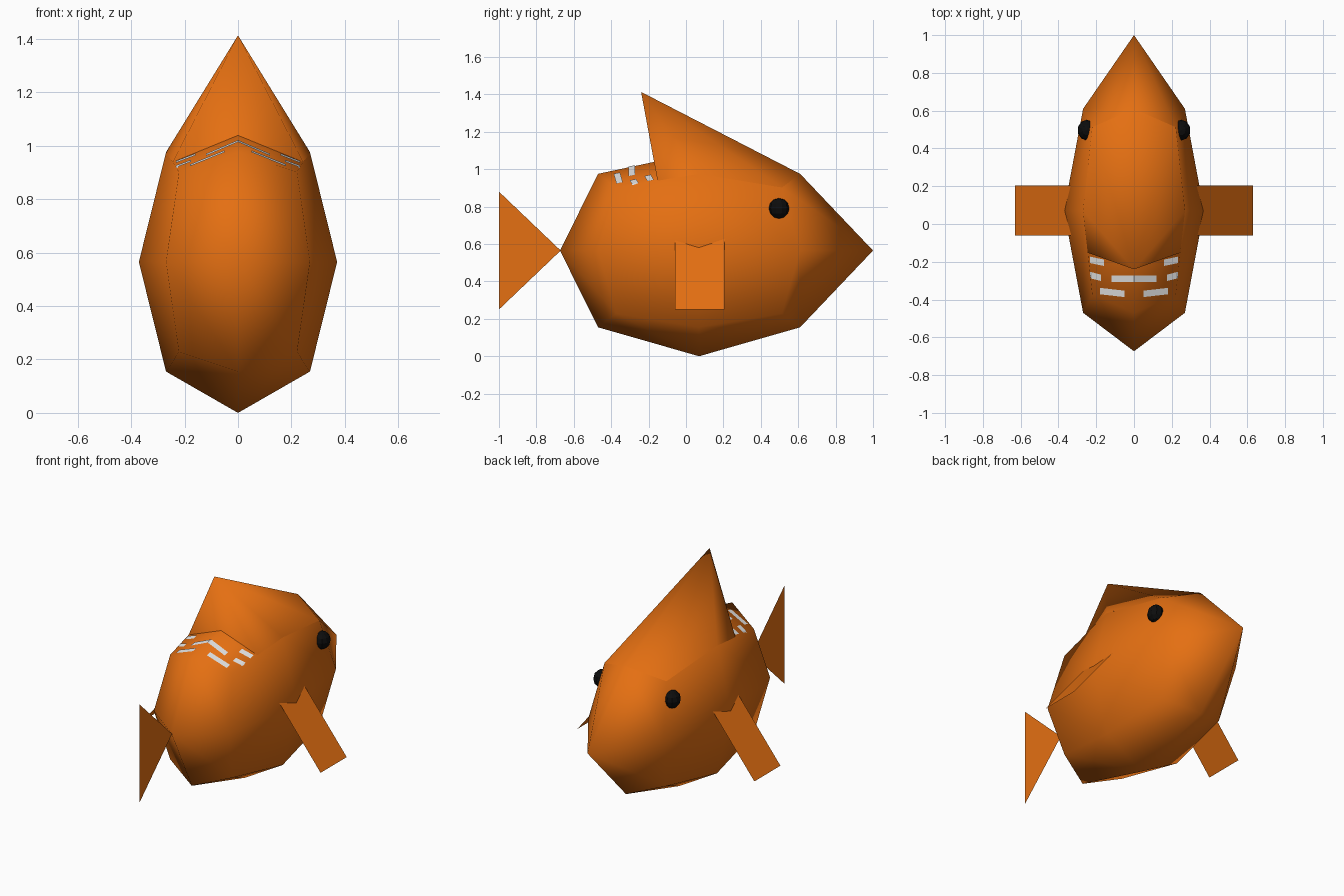
import bpy, bmesh
from mathutils import Vector
from mathutils.bvhtree import BVHTree

if "Cube" in bpy.data.objects:
    bpy.data.objects.remove(bpy.data.objects["Cube"])


def material(name, rgb):
    m = bpy.data.materials.new(name)
    m.diffuse_color = (*rgb, 1)
    m.use_nodes = True
    m.node_tree.nodes["Principled BSDF"].inputs["Base Color"].default_value = m.diffuse_color
    return m


ORANGE = material("orange", (0.78, 0.16, 0.006))
BLACK = material("black", (0.004, 0.004, 0.004))
WHITE = material("white", (0.8, 0.8, 0.8))


def mesh_part(name, verts, faces, mat, smooth=False):
    me = bpy.data.meshes.new(name)
    me.from_pydata(verts, [], faces)
    me.materials.append(mat)
    ob = bpy.data.objects.new(name, me)
    bpy.context.collection.objects.link(ob)
    bm = bmesh.new()
    bm.from_mesh(me)
    bmesh.ops.recalc_face_normals(bm, faces=bm.faces)
    for f in bm.faces:
        f.smooth = smooth
    bm.to_mesh(me)
    bm.free()
    return ob


# body: box rounded by one subdivision step, nose pulled forward
bpy.ops.mesh.primitive_cube_add(size=2, location=(0, 0, 0))
body = bpy.context.object
body.name = "body"
body.data.materials.append(ORANGE)
for v in body.data.vertices:
    v.co = (v.co.x * 0.442, v.co.y * 0.886 + 0.07, v.co.z * 0.673 + 0.565)
sub = body.modifiers.new("round", 'SUBSURF')
sub.levels = sub.render_levels = 1
bpy.ops.object.modifier_apply(modifier=sub.name)
verts = body.data.vertices
max(verts, key=lambda v: v.co.y).co.y = 1.0
max(verts, key=lambda v: v.co.z).co.z = 1.09
for p in body.data.polygons:
    p.use_smooth = True

# dorsal fin: swept peak rising from the body's upper edges, overhanging at the back
apex, front = (0, -0.24, 1.413), (0, 0.61, 0.975)
side = [(0.22, 0.513, 0.902), (0.27, 0.07, 0.975), (0.245, -0.152, 0.938)]
fin_verts = [apex, front] + side + [(-x, y, z) for x, y, z in side]
fin_faces = [(0, 1, 2), (0, 2, 3), (0, 3, 4),
             (0, 5, 1), (0, 6, 5), (0, 7, 6), (0, 4, 7)]
mesh_part("dorsal_fin", fin_verts, fin_faces, ORANGE, True)

# tail: flat upright triangle
mesh_part("tail_fin", [(0, -0.67, 0.565), (0, -1, 0.88), (0, -1, 0.25)],
          [(0, 1, 2)], ORANGE)

# side fins (flat sloping sheets) and eyes
for s, label in ((1, "right"), (-1, "left")):
    mesh_part("side_fin_" + label,
              [(s * 0.32, -0.06, 0.64), (s * 0.32, 0.205, 0.64),
               (s * 0.63, 0.205, 0.25), (s * 0.63, -0.06, 0.25)],
              [(0, 1, 2, 3)], ORANGE)
    bpy.ops.mesh.primitive_uv_sphere_add(segments=10, ring_count=6, radius=0.055,
                                         location=(s * 0.25, 0.497, 0.79))
    eye = bpy.context.object
    eye.name = "eye_" + label
    eye.scale.x = 0.9
    eye.data.materials.append(BLACK)

# pale broken stripes laid on the back behind the dorsal fin
bm = bmesh.new()
bm.from_mesh(body.data)
tree = BVHTree.FromBMesh(bm)
bm.free()


def stripe(name, x0, x1, y0, y1, width=0.034, n=6):
    vs = []
    for i in range(n + 1):
        t = i / n
        x, y = x0 + (x1 - x0) * t, y0 + (y1 - y0) * t
        for dy in (-width / 2, width / 2):
            hit = tree.ray_cast(Vector((x, y + dy, 3)), Vector((0, 0, -1)))[0]
            vs.append((x, y + dy, hit.z + 0.004))
    fs = [(2 * i, 2 * i + 2, 2 * i + 3, 2 * i + 1) for i in range(n)]
    mesh_part(name, vs, fs, WHITE)


stripe("stripe_middle", -0.12, 0.12, -0.29, -0.29)
for s in (1, -1):
    stripe("stripe_upper", s * 0.16, s * 0.232, -0.205, -0.19)
    stripe("stripe_side", s * 0.175, s * 0.232, -0.285, -0.27)
    stripe("stripe_lower", s * 0.05, s * 0.18, -0.37, -0.355)
